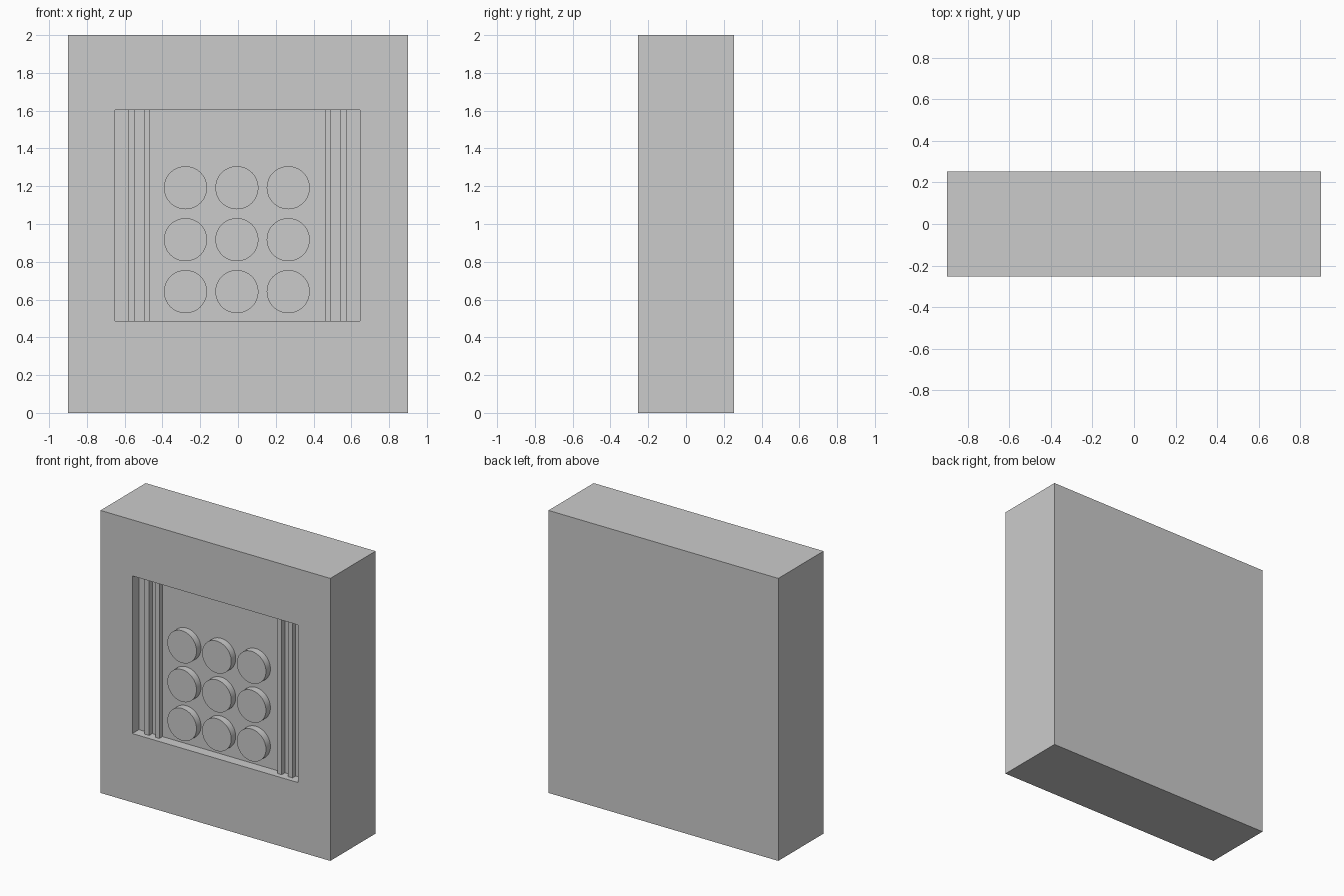
import bpy, bmesh, math

if "Cube" in bpy.data.objects:
    bpy.data.objects.remove(bpy.data.objects["Cube"])

W, D, H = 0.9, 0.253, 2.0             # half width, half depth, height
X0, X1, Z0, Z1 = -0.65, 0.647, 0.487, 1.603   # recess outline
FLOOR = -D + 0.073                    # recess floor
BAR_FRONT = -D + 0.038
BUTTON_FRONT = -D + 0.023


def box(name, x0, x1, y0, y1, z0, z1):
    bpy.ops.mesh.primitive_cube_add(
        size=1, location=((x0 + x1) / 2, (y0 + y1) / 2, (z0 + z1) / 2))
    ob = bpy.context.object
    ob.name = name
    ob.scale = (x1 - x0, y1 - y0, z1 - z0)
    bpy.ops.object.transform_apply(location=False, rotation=False, scale=True)
    return ob


# Housing: inset the front face to the recess outline and push it in
housing = box("housing", -W, W, -D, D, 0, H)
bm = bmesh.new()
bm.from_mesh(housing.data)
bm.faces.ensure_lookup_table()
front = min(bm.faces, key=lambda f: f.calc_center_median().y)
bmesh.ops.inset_individual(bm, faces=[front], thickness=0.2)
zc = H / 2
for v in front.verts:
    v.co.x = X0 if v.co.x < 0 else X1
    v.co.z = (Z0 if v.co.z < 0 else Z1) - zc
panel = bmesh.ops.extrude_discrete_faces(bm, faces=[front])["faces"][0]
for v in panel.verts:
    v.co.y = FLOOR
bmesh.ops.recalc_face_normals(bm, faces=bm.faces)
bm.to_mesh(housing.data)
bm.free()

# Vertical trim bars on both sides of the recess
bars = [(-0.582, -0.545), (-0.497, -0.466), (0.461, 0.493), (0.541, 0.578)]
for i, (a, b) in enumerate(bars):
    box(f"trim_bar_{i + 1}", a, b, BAR_FRONT, FLOOR, Z0, Z1)

# Three by three grid of round buttons
for row in range(3):
    for col in range(3):
        bpy.ops.mesh.primitive_cylinder_add(
            vertices=48, radius=0.114, depth=FLOOR - BUTTON_FRONT,
            location=(-0.278 + 0.272 * col, (FLOOR + BUTTON_FRONT) / 2,
                      1.192 - 0.275 * row),
            rotation=(math.pi / 2, 0, 0))
        bpy.context.object.name = f"button_{row + 1}_{col + 1}"
        bpy.ops.object.shade_smooth_by_angle(angle=math.radians(30))
